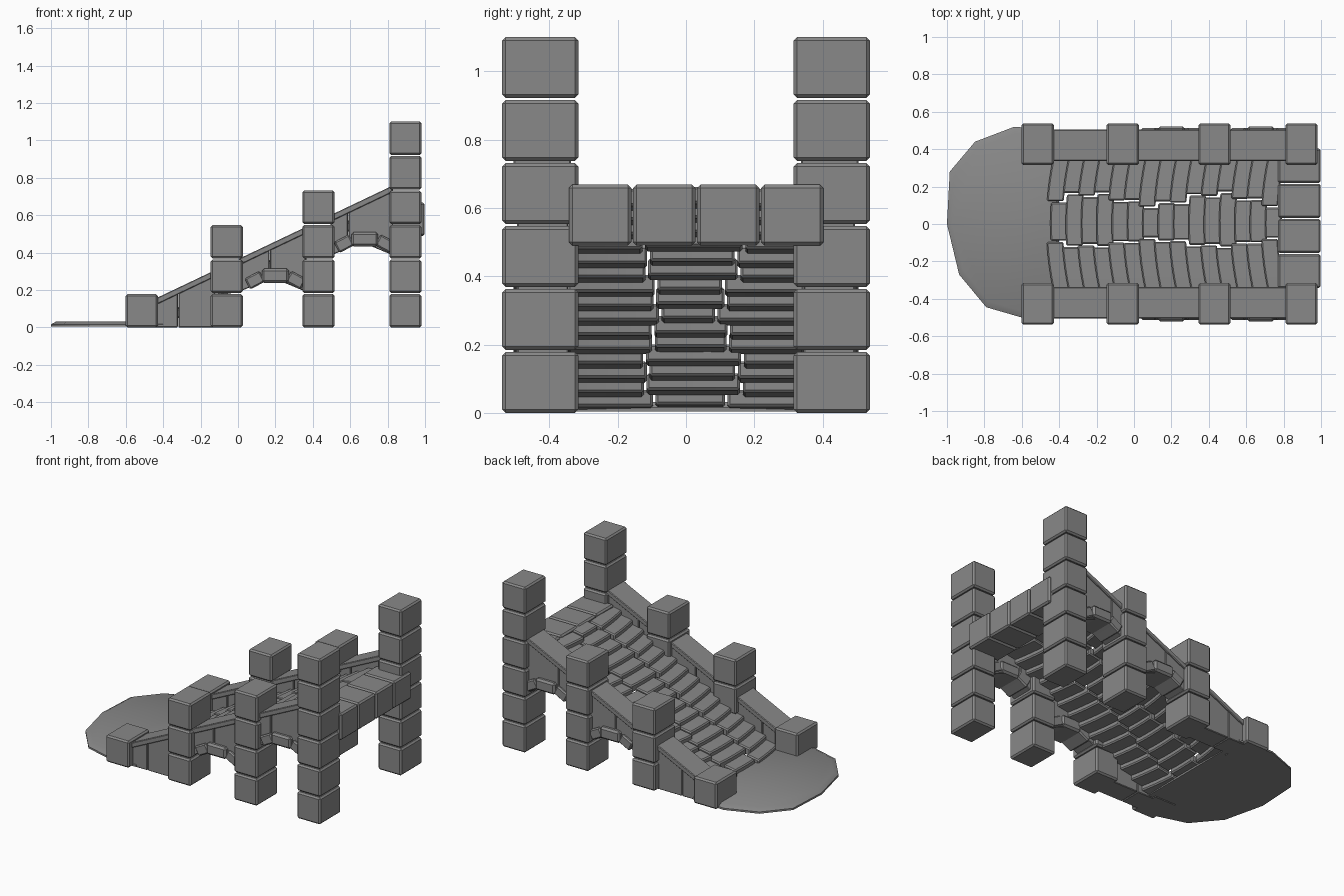
import bpy, bmesh, math
from mathutils import Vector, Matrix

cube = bpy.data.objects.get("Cube")
if cube:
    bpy.data.objects.remove(cube, do_unlink=True)

stone = bpy.data.materials.new("grey stone")
stone.use_nodes = True
GREY = (0.25, 0.25, 0.25, 1)
stone.diffuse_color = GREY
stone.node_tree.nodes["Principled BSDF"].inputs["Base Color"].default_value = GREY


def finish(name, bm, bevel=0.0):
    bmesh.ops.recalc_face_normals(bm, faces=bm.faces)
    mesh = bpy.data.meshes.new(name)
    bm.to_mesh(mesh)
    bm.free()
    mesh.materials.append(stone)
    ob = bpy.data.objects.new(name, mesh)
    bpy.context.collection.objects.link(ob)
    if bevel:
        mod = ob.modifiers.new("worn edges", "BEVEL")
        mod.width = bevel
        mod.segments = 1
        mod.limit_method = "ANGLE"
        mod.angle_limit = math.radians(40)
    return ob


def box(name, x, y, z, bevel=0.01, tilt=0):
    """Box from three (low, high) ranges, optionally tilted about y."""
    size = [r[1] - r[0] for r in (x, y, z)]
    mid = [(r[0] + r[1]) / 2 for r in (x, y, z)]
    bm = bmesh.new()
    bmesh.ops.create_cube(bm, size=1, matrix=Matrix.Translation(mid)
                          @ Matrix.Rotation(math.radians(tilt), 4, "Y")
                          @ Matrix.Diagonal((*size, 1)))
    return finish(name, bm, bevel)


def prism(name, profile, y0, y1, bevel=0.004):
    """Extrude an x-z outline between two y planes."""
    bm = bmesh.new()
    face = bm.faces.new([bm.verts.new((x, y0, z)) for x, z in profile])
    out = bmesh.ops.extrude_face_region(bm, geom=[face])
    moved = [v for v in out["geom"] if isinstance(v, bmesh.types.BMVert)]
    bmesh.ops.translate(bm, verts=moved, vec=(0, y1 - y0, 0))
    return finish(name, bm, bevel)


def span(side, near, far):
    return tuple(sorted((side * near, side * far)))


def rail(x):
    return 0.16 + 0.476 * (x + 0.43)


# Stacked block pillars, growing taller up the ramp
PITCH = 0.1845
pillars = [(-0.515, 1), (-0.06, 3), (0.43, 4), (0.895, 6)]
for side, word in ((1, "left"), (-1, "right")):
    for p, (x, count) in enumerate(pillars):
        for k in range(count):
            low = k * PITCH
            box(f"{word}_pillar_{p + 1}_block_{k + 1}", (x - 0.086, x + 0.086),
                span(side, 0.315, 0.538), (low, low + 0.178))

    # Sloping wall panels, split by a joint, under a wider coping
    walls = [(-0.43, -0.32, -0.145, 0), (0.025, 0.17, 0.345, 0.19), (0.515, 0.59, 0.81, 0.385)]
    for w, (a, joint, b, base) in enumerate(walls):
        inner, outer = span(side, 0.345, 0.495)

        def under(x):
            rise = min(x - a, b - x) / 0.1
            return base + (0.05 * min(1, max(0, rise)) if base else 0)

        a0, b0 = a - 0.02, b + 0.02
        for n, (u, v) in enumerate(((a0, joint - 0.002), (joint + 0.002, b0))):
            xs = sorted({u, v, *[k for k in (a + 0.1, b - 0.1) if u < k < v]})
            outline = [(x, under(x)) for x in xs] + [(v, rail(v) - 0.03), (u, rail(u) - 0.03)]
            prism(f"{word}_wall_{w + 1}_panel_{n + 1}", outline, inner, outer)
        cap = [(a0, rail(a0) - 0.035), (b0, rail(b0) - 0.035), (b0, rail(b0)), (a0, rail(a0))]
        prism(f"{word}_coping_{w + 1}", cap, *span(side, 0.337, 0.505))

        # Arch stones: a keystone and a tilted stone at each shoulder
        if base:
            m = (a + b) / 2 + 0.015
            y = span(side, 0.335, 0.522)
            box(f"{word}_keystone_{w + 1}", (m - 0.072, m + 0.072), y,
                (base + 0.048, base + 0.125), 0.012)
            for d in (-1, 1):
                c = m + d * 0.11
                box(f"{word}_arch_stone_{w + 1}_{'a' if d < 0 else 'b'}", (c - 0.045, c + 0.045),
                    span(side, 0.34, 0.512), (base + 0.03, base + 0.095), 0.008, d * 28)

# Curved, tilted tread bricks, three to a row
ROWS = 15
for r in range(ROWS):
    x0, z0 = -0.47 + 0.082 * r, 0.003 + 0.042 * r
    shift = 0.03 * math.sin(r * 0.75) + (0.012 if r % 2 else -0.012)
    seams = [-0.35, -0.1 - shift * 0.6, 0.13 + shift, 0.35]
    for c in range(3):
        lo, hi = seams[c] + 0.004, seams[c + 1] - 0.004
        back = 0.022 if c == 1 else 0
        bm = bmesh.new()
        bmesh.ops.create_cube(bm, size=1)
        across = [e for e in bm.edges if abs(e.verts[0].co.y - e.verts[1].co.y) > 0.5]
        bmesh.ops.subdivide_edges(bm, edges=across, cuts=3, use_grid_fill=True)
        for v in bm.verts:
            y = lo + (v.co.y + 0.5) * (hi - lo)
            along = (v.co.x + 0.5) * 0.09
            v.co = Vector((x0 + back + along + 0.3 * y * y, y,
                           z0 + back * 0.3 + along * 0.17 + (v.co.z + 0.5) * 0.05))
        finish(f"tread_{r + 1}_brick_{c + 1}", bm, 0.007)

# Row of landing blocks across the top
for k in range(4):
    y = -0.343 + 0.1875 * k
    box(f"landing_block_{k + 1}", (0.77, 0.998), (y, y + 0.183), (0.49, 0.668))

# Low rounded ground slab at the foot
rim = [(-0.4, -0.5), (-0.6, -0.5), (-0.79, -0.445), (-0.935, -0.27), (-1, 0),
       (-0.985, 0.28), (-0.85, 0.44), (-0.64, 0.52), (-0.4, 0.5)]
bm = bmesh.new()
rings = [[bm.verts.new((-0.6 + (x + 0.6) * s, y * s, z)) for x, y in rim]
         for s, z in ((1, 0.004), (1, 0.016), (0.93, 0.032))]
for low, high in zip(rings, rings[1:]):
    for i in range(len(rim)):
        j = (i + 1) % len(rim)
        bm.faces.new((low[i], low[j], high[j], high[i]))
bm.faces.new(rings[0])
bm.faces.new(rings[-1])
slab = finish("ground_slab", bm)
bpy.ops.object.select_all(action="DESELECT")
slab.select_set(True)
bpy.context.view_layer.objects.active = slab
bpy.ops.object.shade_smooth_by_angle(angle=math.radians(30))
